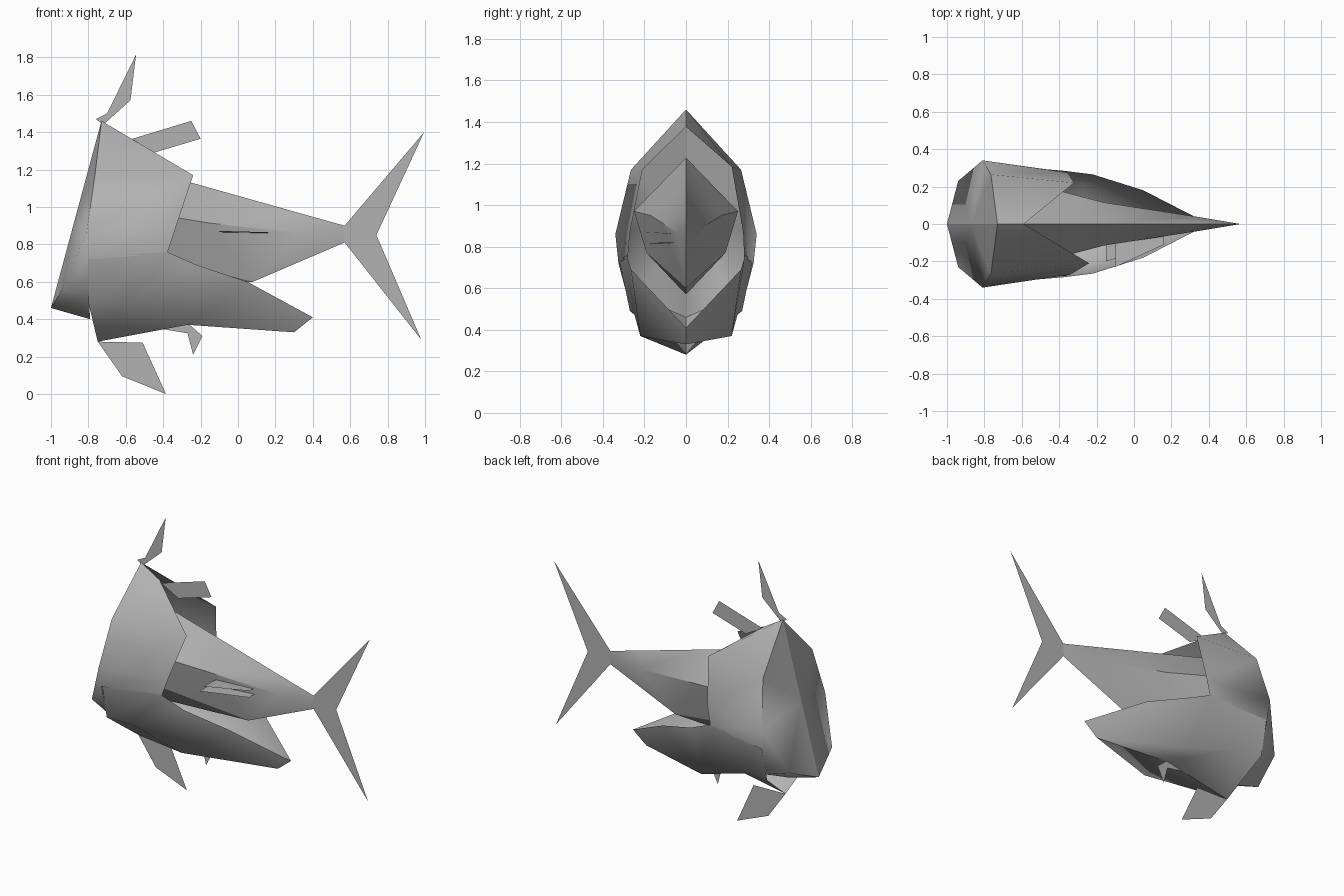
import bpy
import bmesh
import math

if "Cube" in bpy.data.objects:
    bpy.data.objects.remove(bpy.data.objects["Cube"], do_unlink=True)

grey = bpy.data.materials.new("matte grey")
grey.use_nodes = True
grey.diffuse_color = (0.45, 0.45, 0.45, 1)
grey.node_tree.nodes["Principled BSDF"].inputs["Base Color"].default_value = (0.45, 0.45, 0.45, 1)


def finish(name, bm):
    """Orient and link a mesh."""
    bmesh.ops.recalc_face_normals(bm, faces=bm.faces)
    me = bpy.data.meshes.new(name)
    bm.to_mesh(me)
    bm.free()
    me.materials.append(grey)
    ob = bpy.data.objects.new(name, me)
    bpy.context.collection.objects.link(ob)
    return ob


def shell(name, points, faces, angle, right_changes=None):
    """Build matching halves on +y and -y with a sharp centre line.
    Points are named by letter; right_changes replaces some on -y."""
    bm = bmesh.new()
    for s in (1, -1):
        pts = dict(points)
        if s < 0 and right_changes:
            pts.update(right_changes)
        vs = {k: bm.verts.new((x, s * y, z)) for k, (x, y, z) in pts.items()}
        for f in faces.split():
            bm.faces.new([vs[c] for c in (f if s > 0 else reversed(f))])
    ob = finish(name, bm)
    bpy.ops.object.select_all(action='DESELECT')
    ob.select_set(True)
    bpy.context.view_layer.objects.active = ob
    bpy.ops.object.shade_smooth_by_angle(angle=math.radians(angle))


def sheet(name, outlines):
    """Thin sheets, one face for each outline."""
    bm = bmesh.new()
    for pts in outlines:
        bm.faces.new([bm.verts.new(p) for p in pts])
    finish(name, bm)


def centre_fin(name, outline):
    """Flat fin on the centre plane, from (x, z) points."""
    sheet(name, [[(x, 0, z) for x, z in outline]])


# Head: helmet with a raked face, open at the back
shell("head", {
    "a": (-0.73, 0, 1.46), "b": (-0.765, 0.265, 1.17), "c": (-0.81, 0.34, 0.86),
    "d": (-0.94, 0.23, 0.56), "e": (-1.0, 0, 0.46),           # front rim
    "m": (-0.87, 0, 0.942),                                   # face ridge
    "f": (-0.59, 0, 1.377), "g": (-0.32, 0.22, 1.185),
    "h": (-0.355, 0.275, 0.87), "i": (-0.38, 0.28, 0.75),     # rear rim
    "j": (-0.80, 0.325, 0.72), "k": (-0.80, 0.275, 0.53), "l": (-0.79, 0, 0.40),
}, "abm bcm cdm dem afgb bghc chij cjkd dkle", 75,
    {"g": (-0.24, 0.21, 1.17), "h": (-0.34, 0.27, 0.87)})

# Lower jaw: open hull tapering to a point under the tail
shell("lower_jaw", {
    "a": (-0.80, 0.32, 0.73), "b": (-0.38, 0.285, 0.76), "c": (-0.22, 0.265, 0.69),
    "d": (0.05, 0.18, 0.60), "e": (0.40, 0, 0.41),            # upper rim
    "f": (-0.80, 0.27, 0.49), "g": (-0.62, 0.25, 0.48), "h": (-0.27, 0.22, 0.37),
    "i": (0.30, 0, 0.33),                                     # lower edge
    "j": (-0.75, 0, 0.28), "k": (-0.27, 0, 0.37),             # keel
}, "abgf bchg cdh deih fgj ghkj hik", 75)

# Body: tapering section that flares inside the head
shell("body", {
    "a": (-0.60, 0, 1.228), "b": (-0.16, 0, 1.105), "c": (0.33, 0, 0.967), "d": (0.57, 0, 0.90),
    "e": (-0.60, 0.25, 0.97), "f": (-0.37, 0.17, 0.95), "g": (-0.16, 0.115, 0.915),
    "h": (0.33, 0.04, 0.86),                                  # side crease
    "i": (-0.60, 0.19, 0.77), "j": (-0.60, 0, 0.57), "k": (0.08, 0, 0.60), "l": (0.57, 0, 0.81),
}, "abfe bgf bchg cdh efi fgki gkh hkl hld ikj", 30)

# Pair of small side fins on the right of the body
sheet("side_fins", [
    [(-0.10, -0.23, 0.872), (-0.10, -0.09, 0.865), (0.16, -0.05, 0.86), (0.16, -0.11, 0.865)],
    [(-0.15, -0.20, 0.815), (-0.15, -0.07, 0.815), (0.16, -0.04, 0.82), (0.16, -0.11, 0.82)],
])

# Flat centre fins
centre_fin("tail_fin", [(0.57, 0.90), (0.995, 1.40), (0.74, 0.85), (0.98, 0.29), (0.57, 0.81)])
centre_fin("crest_fin", [(-0.76, 1.47), (-0.70, 1.50), (-0.545, 1.815), (-0.575, 1.57), (-0.72, 1.44)])
centre_fin("back_fin", [(-0.58, 1.36), (-0.25, 1.46), (-0.20, 1.365), (-0.45, 1.29)])
centre_fin("front_belly_fin", [(-0.75, 0.28), (-0.51, 0.275), (-0.385, 0.0), (-0.62, 0.095)])
centre_fin("rear_belly_fin", [(-0.45, 0.355), (-0.27, 0.38), (-0.19, 0.31), (-0.24, 0.21), (-0.27, 0.325)])
